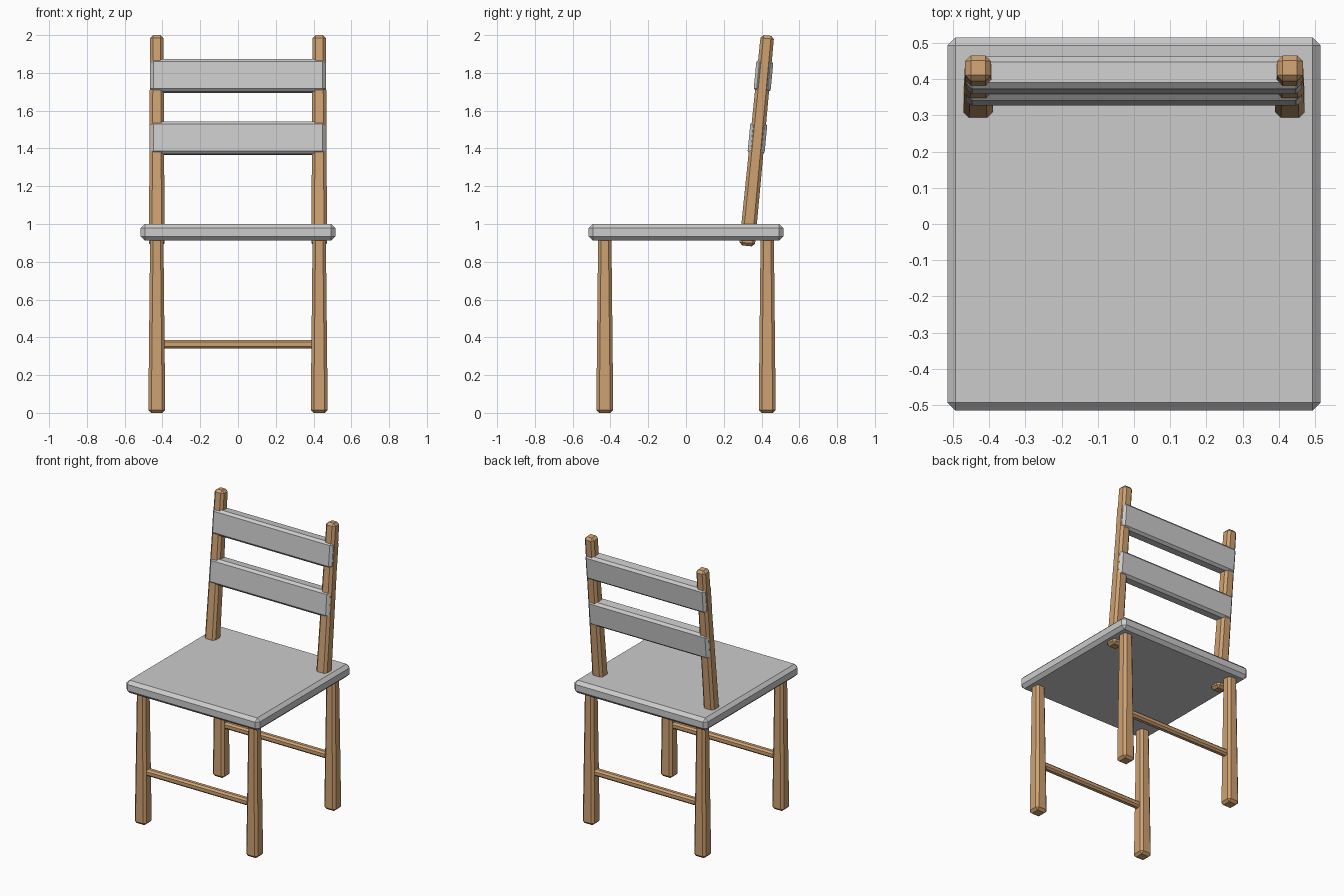
import bpy, bmesh
from math import atan2, hypot
from mathutils import Matrix, Vector

if "Cube" in bpy.data.objects:
    bpy.data.objects.remove(bpy.data.objects["Cube"])

wood = bpy.data.materials.new("wood")
wood.diffuse_color = (0.62, 0.36, 0.17, 1)
wood.use_nodes = True
wood.node_tree.nodes["Principled BSDF"].inputs["Base Color"].default_value = wood.diffuse_color


def block(name, size, matrix, bevel, top_scale=1.0, mat=None):
    """Chamfered box, optionally tapered toward its local top."""
    mesh = bpy.data.meshes.new(name)
    bm = bmesh.new()
    bmesh.ops.create_cube(bm, size=1)
    for v in bm.verts:
        s = top_scale if v.co.z > 0 else 1.0
        v.co = Vector((v.co.x * size[0] * s, v.co.y * size[1] * s, v.co.z * size[2]))
    bmesh.ops.bevel(bm, geom=bm.edges[:], offset=bevel, segments=1,
                    affect='EDGES', clamp_overlap=True)
    bm.to_mesh(mesh)
    bm.free()
    if mat:
        mesh.materials.append(mat)
    ob = bpy.data.objects.new(name, mesh)
    ob.matrix_world = matrix
    bpy.context.collection.objects.link(ob)
    return ob


def at(x, y, z):
    return Matrix.Translation((x, y, z))


# Seat
block("seat", (1.03, 1.03, 0.088), at(0, 0, 0.956), 0.022)

# Tapered legs and the stretchers between left and right legs
for y, row in ((-0.43, "front"), (0.43, "back")):
    for x, side in ((-0.43, "left"), (0.43, "right")):
        block(f"{row}_leg_{side}", (0.09, 0.09, 0.94), at(x, y, 0.47), 0.016, 0.78, wood)
    block(f"{row}_stretcher", (0.82, 0.046, 0.046), at(0, y, 0.363), 0.012, mat=wood)

# Leaning back: posts run from under the seat to the top
y0, z0, y1, z1 = 0.323, 0.884, 0.431, 1.998
lean = Matrix.Rotation(-atan2(y1 - y0, z1 - z0), 4, 'X')
length = hypot(y1 - y0, z1 - z0)
for x, side in ((-0.43, "left"), (0.43, "right")):
    block(f"back_post_{side}", (0.083, 0.083, length),
          at(x, (y0 + y1) / 2, (z0 + z1) / 2) @ lean, 0.016, 0.86, wood)

# Back slats follow the lean of the posts
for z, level in ((1.454, "lower"), (1.784, "upper")):
    y = y0 + (z - z0) * (y1 - y0) / (z1 - z0)
    block(f"{level}_back_slat", (0.926, 0.09, 0.174), at(0, y, z) @ lean, 0.016)
